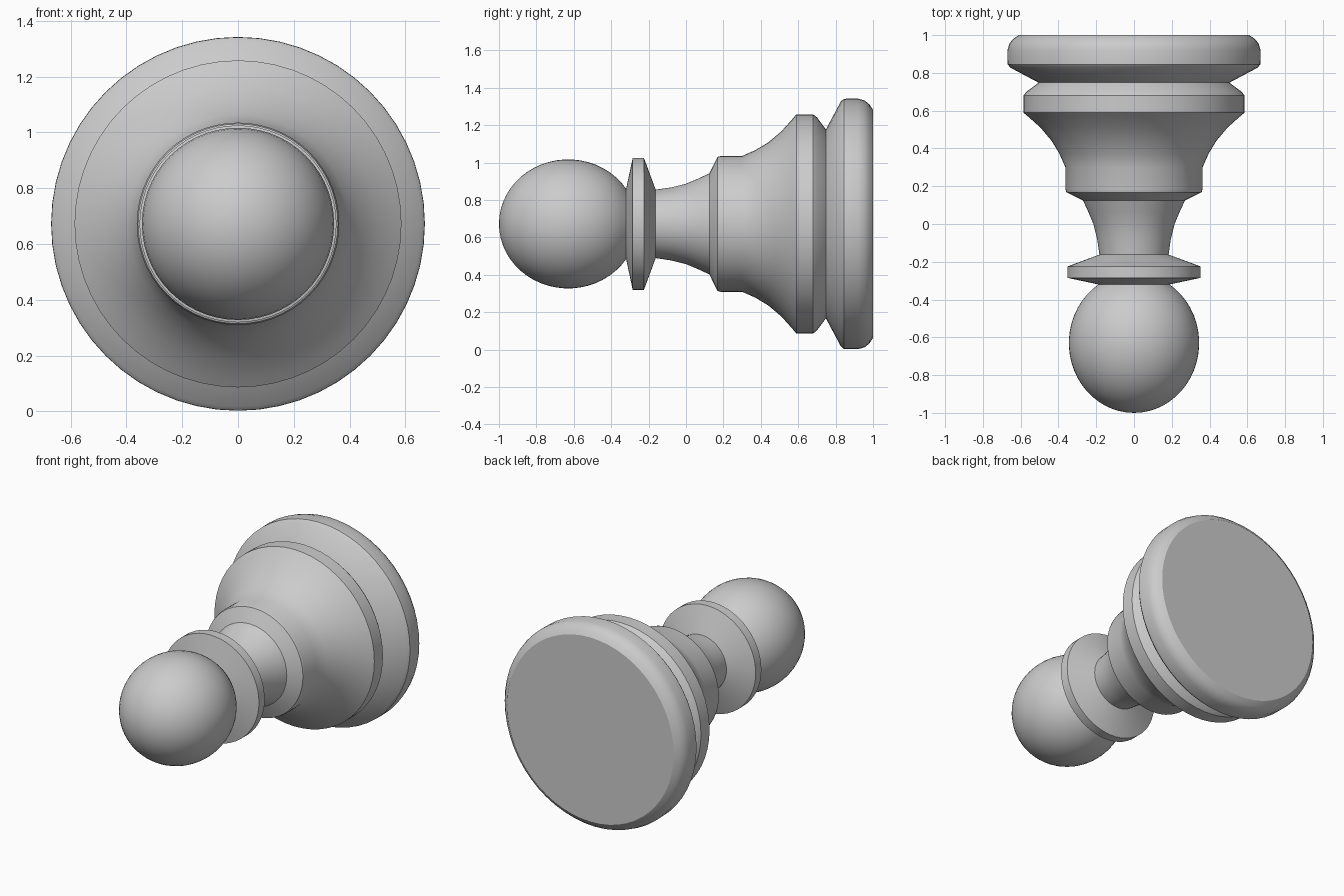
import bpy, math

if "Cube" in bpy.data.objects:
    bpy.data.objects.remove(bpy.data.objects["Cube"])

AXIS_Z = 0.672   # height of the turning axis, which runs along y
SIDES = 56


def lathe(name, profile):
    """Turn (y, radius) points around the y axis; zero radius makes a pole."""
    verts, rings, faces = [], [], []
    for y, r in profile:
        n = SIDES if r > 0 else 1
        first = len(verts)
        for j in range(n):
            a = math.tau * j / SIDES
            verts.append((r * math.cos(a), y, AXIS_Z + r * math.sin(a)))
        rings.append([first + j % n for j in range(SIDES)])
    for a, b in zip(rings, rings[1:]):
        for j in range(SIDES):
            k = (j + 1) % SIDES
            face = list(dict.fromkeys((a[j], b[j], b[k], a[k])))
            faces.append(face)
    mesh = bpy.data.meshes.new(name)
    mesh.from_pydata(verts, [], faces)
    mesh.shade_smooth()
    mesh.set_sharp_from_angle(angle=math.radians(28))
    obj = bpy.data.objects.new(name, mesh)
    bpy.context.collection.objects.link(obj)
    return obj


# Slightly elongated ball head, ending where it meets the collar
head = []
steps, end = 22, math.radians(147)
for i in range(steps + 1):
    t = end * i / steps
    head.append((-0.63 - 0.37 * math.cos(t), 0.345 * math.sin(t)))
lathe("ball_head", head)

# Thin bevelled collar under the head
lathe("collar", [(-0.32, 0.188), (-0.285, 0.353), (-0.225, 0.353),
                 (-0.162, 0.183)])

# Tapered neck
lathe("neck", [(-0.162, 0.183), (-0.08, 0.195), (0.0, 0.215),
               (0.06, 0.24), (0.125, 0.27)])

# Flared body with its rim
lathe("flared_body", [(0.125, 0.27), (0.168, 0.358), (0.185, 0.363),
                      (0.30, 0.363), (0.37, 0.394), (0.44, 0.436),
                      (0.51, 0.495), (0.565, 0.556), (0.59, 0.586),
                      (0.68, 0.586), (0.7, 0.57), (0.748, 0.505)])

# Wide base disc, with rounded edge and flat underside
lathe("base", [(0.748, 0.505), (0.828, 0.655), (0.845, 0.669), (0.92, 0.67),
               (0.955, 0.66), (0.98, 0.64), (1.0, 0.61), (1.0, 0.0)])
